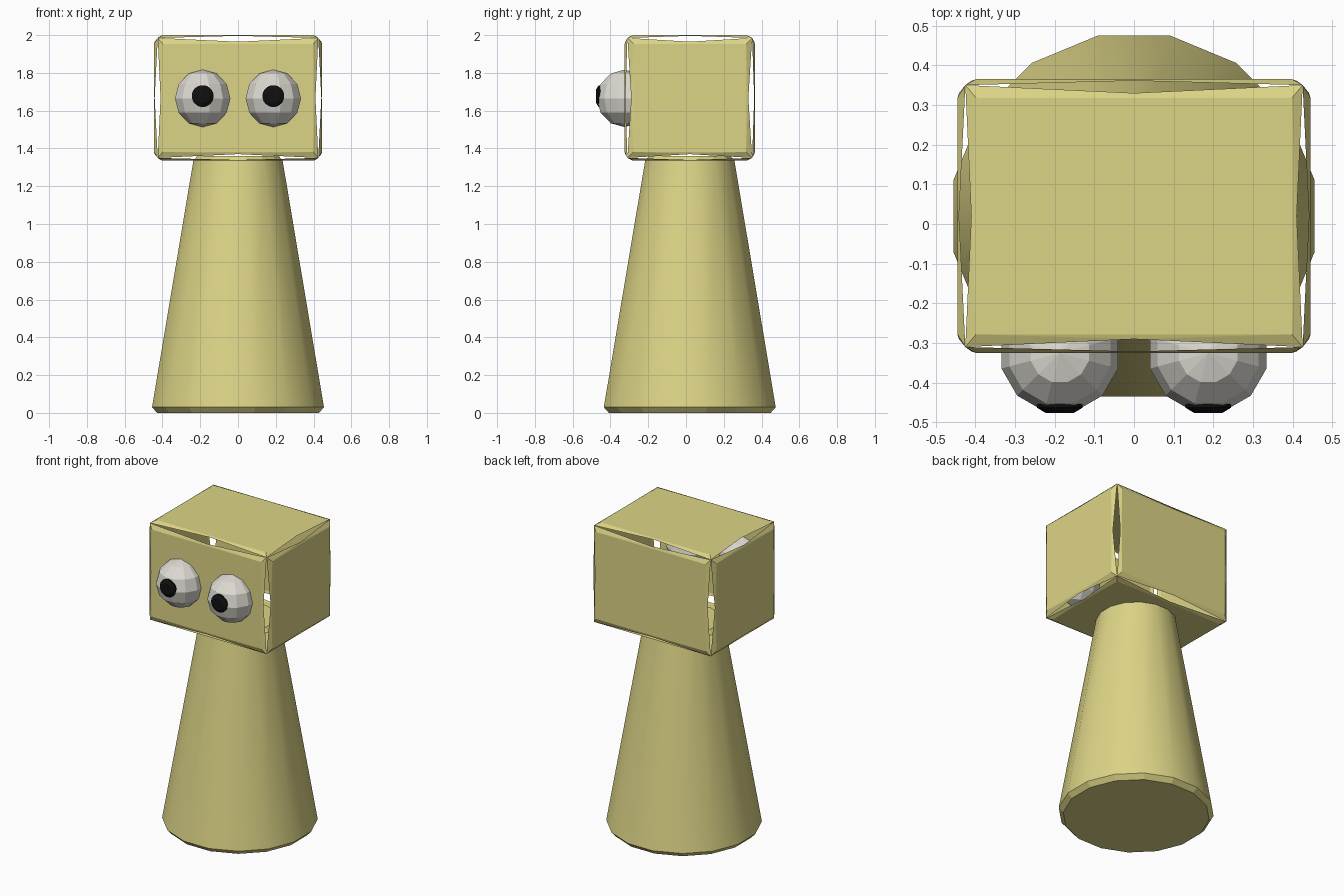
import bpy, bmesh, math
from mathutils import Vector, Matrix

cube = bpy.data.objects.get("Cube")
if cube:
    bpy.data.objects.remove(cube)


def material(name, rgb):
    m = bpy.data.materials.new(name)
    m.use_nodes = True
    m.diffuse_color = (*rgb, 1)
    m.node_tree.nodes["Principled BSDF"].inputs["Base Color"].default_value = (*rgb, 1)
    return m


khaki = material("khaki yellow", (0.72, 0.66, 0.24))
white = material("eye white", (0.72, 0.70, 0.64))
black = material("pupil black", (0.005, 0.005, 0.005))


def add_object(name, bm, mat):
    mesh = bpy.data.meshes.new(name)
    bm.to_mesh(mesh)
    bm.free()
    obj = bpy.data.objects.new(name, mesh)
    bpy.context.collection.objects.link(obj)
    mesh.materials.append(mat)
    return obj


def turned(name, profile, sides, matrix, mat):
    """Closed solid turned round z from (radius, height) rings, flats facing the axes."""
    bm = bmesh.new()
    rings = []
    for r, z in profile:
        angles = [2 * math.pi * (i + 0.5) / sides for i in range(sides)]
        rings.append([bm.verts.new((r * math.cos(a), r * math.sin(a), z)) for a in angles])
    for low, high in zip(rings, rings[1:]):
        for i in range(sides):
            j = (i + 1) % sides
            bm.faces.new((low[i], low[j], high[j], high[i]))
    bm.faces.new(rings[0][::-1])
    bm.faces.new(rings[-1])
    bm.transform(matrix)
    return add_object(name, bm, mat)


# Tapered body with small bevels at both ends
body = turned("body", [(0.437, 0), (0.464, 0.03), (0.241, 1.335), (0.22, 1.36)], 16,
              Matrix.Translation((0, 0.02, 0)), khaki)
for face in body.data.polygons:
    face.use_smooth = abs(face.normal.z) < 0.4 and face.area > 0.05

# Head: six separate panels that meet only at the corners of the box
center = Vector((0, 0.02, 1.6675))
half = Vector((0.445, 0.345, 0.3325))
corner = half - Vector((0.02, 0.015, 0.015))


def head_panel(name, axis, sign):
    u, v = (axis + 1) % 3, (axis + 2) % 3
    bm = bmesh.new()

    def vert(depth, pu, pv):
        p = Vector((0, 0, 0))
        p[axis], p[u], p[v] = sign * depth, pu, pv
        return bm.verts.new(center + p)

    signs = [(-1, -1), (1, -1), (1, 1), (-1, 1)]
    outer = [vert(corner[axis], a * corner[u], b * corner[v]) for a, b in signs]
    inner = [vert(half[axis], a * (half[u] - 0.047), b * (half[v] - 0.047)) for a, b in signs]
    mids = [vert(half[axis] - 0.004, a * (half[u] - 0.035), b * (half[v] - 0.035))
            for a, b in [(0, -1), (1, 0), (0, 1), (-1, 0)]]
    bm.faces.new(inner)
    for i in range(4):
        j = (i + 1) % 4
        bm.faces.new((outer[i], mids[i], inner[i]))
        bm.faces.new((mids[i], inner[j], inner[i]))
        bm.faces.new((mids[i], outer[j], inner[j]))
    if sign < 0:
        bmesh.ops.reverse_faces(bm, faces=bm.faces[:])
    add_object(name, bm, khaki)


for axis, names in enumerate([("right", "left"), ("front", "back"), ("bottom", "top")]):
    for sign, side in zip((-1, 1), names):
        head_panel("head_panel_" + side, axis, sign)

# Eyes and pupils
for side, x in (("right", -0.187), ("left", 0.187)):
    bm = bmesh.new()
    bmesh.ops.create_uvsphere(bm, u_segments=12, v_segments=6, radius=0.152)
    bm.transform(Matrix.Translation((x, -0.325, 1.665)) @ Matrix.Rotation(math.pi / 12, 4, "Z"))
    add_object("eye_" + side, bm, white)
    place = Matrix.Translation((x, 0, 1.677)) @ Matrix.Rotation(math.pi / 2, 4, "X")
    turned("pupil_" + side, [(0.058, 0.43), (0.058, 0.463), (0.036, 0.476)], 24, place, black)
